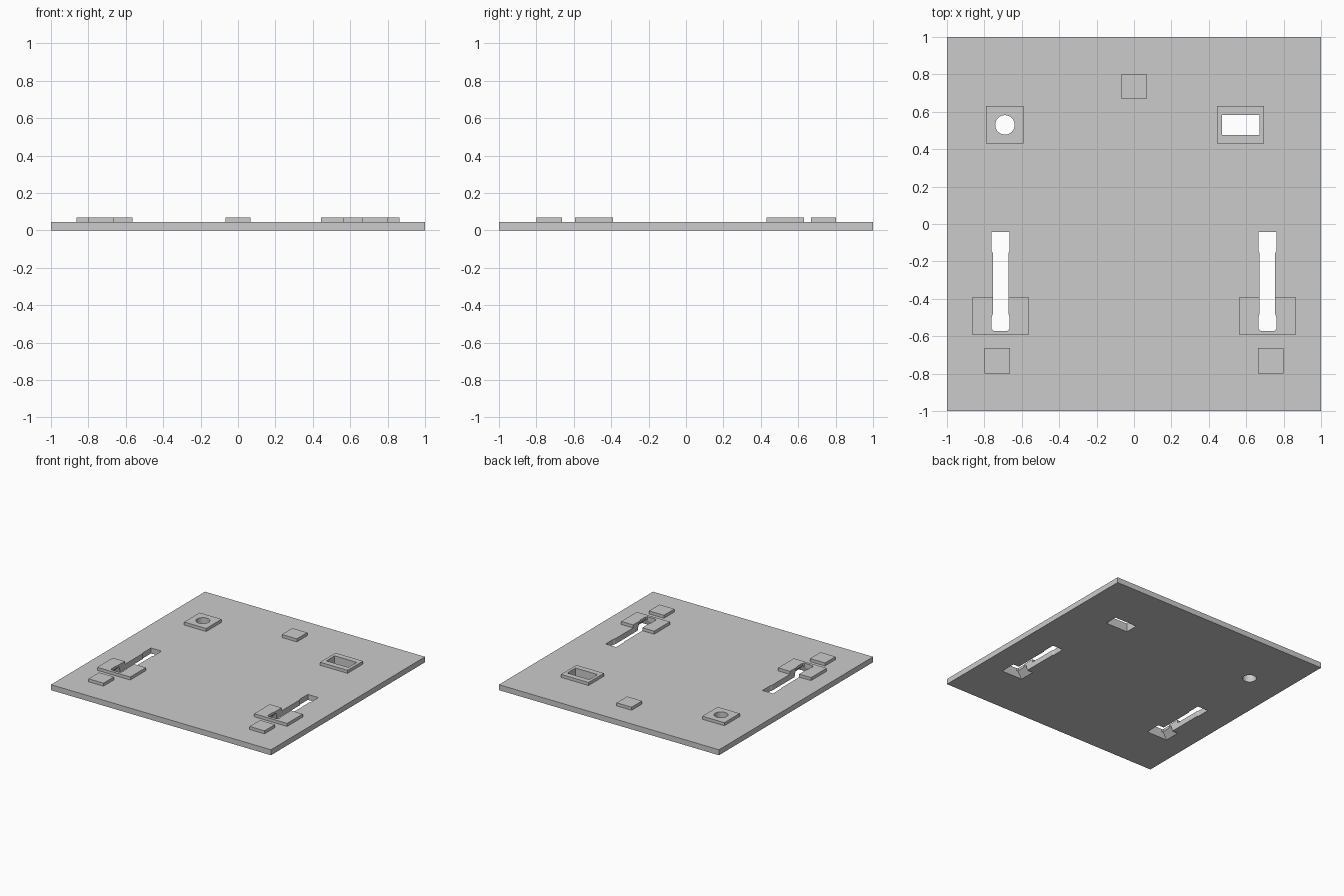
import bpy, bmesh
from math import cos, sin, tau

cube = bpy.data.objects.get("Cube")
if cube:
    bpy.data.objects.remove(cube, do_unlink=True)

GREY = (0.6, 0.6, 0.6, 1)
grey = bpy.data.materials.new("plain grey")
grey.use_nodes = True
grey.diffuse_color = GREY
grey.node_tree.nodes["Principled BSDF"].inputs["Base Color"].default_value = GREY

PLATE_TOP, PAD_TOP = 0.045, 0.07


def loft(name, rings, cutter=False):
    """Closed solid through matching rings of points."""
    bm = bmesh.new()
    loops = [[bm.verts.new(p) for p in ring] for ring in rings]
    n = len(loops[0])
    for a, b in zip(loops, loops[1:]):
        for i in range(n):
            j = (i + 1) % n
            bm.faces.new((a[i], a[j], b[j], b[i]))
    bm.faces.new(loops[0][::-1])
    bm.faces.new(loops[-1])
    bmesh.ops.recalc_face_normals(bm, faces=bm.faces)
    mesh = bpy.data.meshes.new(name)
    bm.to_mesh(mesh)
    bm.free()
    mesh.materials.append(grey)
    obj = bpy.data.objects.new(name, mesh)
    bpy.context.collection.objects.link(obj)
    if cutter:
        obj.hide_render = True
        obj.hide_viewport = True
        obj.display_type = 'WIRE'
    return obj


def rect(x, y, w, d, z):
    return [(x + sx * w / 2, y + sy * d / 2, z)
            for sx, sy in ((-1, -1), (1, -1), (1, 1), (-1, 1))]


def box(name, x, y, w, d, z0, z1):
    return loft(name, [rect(x, y, w, d, z0), rect(x, y, w, d, z1)])


def through(name, outline):
    return loft(name, [[(x, y, z) for x, y in outline] for z in (-0.1, 0.2)], True)


def cut(obj, *cutters):
    for c in cutters:
        mod = obj.modifiers.new(c.name, 'BOOLEAN')
        mod.operation = 'DIFFERENCE'
        mod.solver = 'EXACT'
        mod.object = c


# Base plate and the pads for the round and rectangular holes
plate = box("base_plate", 0, 0, 2, 2, 0, PLATE_TOP)
round_pad = box("round_hole_pad", -0.69, 0.53, 0.2, 0.2, PLATE_TOP, PAD_TOP)
rect_pad = box("rectangular_hole_pad", 0.57, 0.53, 0.25, 0.2, PLATE_TOP, PAD_TOP)

round_hole = through("round_hole_cutter", [
    (-0.69 + 0.052 * cos(tau * i / 32), 0.53 + 0.052 * sin(tau * i / 32))
    for i in range(32)])
rect_hole = through("rectangular_hole_cutter",
                    [p[:2] for p in rect(0.57, 0.53, 0.2, 0.108, 0)])
cut(plate, round_hole, rect_hole)
cut(round_pad, round_hole)
cut(rect_pad, rect_hole)

# Small solid pads
box("back_pad", 0, 0.735, 0.136, 0.136, PLATE_TOP, PAD_TOP)

# Half outline of the long slot, wide at both ends: (half width, y)
HALF_SLOT = [(0.036, -0.572), (0.048, -0.56), (0.048, -0.5), (0.042, -0.48),
             (0.042, -0.155), (0.048, -0.145), (0.048, -0.043)]

for side, sign in (("left", 1), ("right", -1)):
    box(f"{side}_front_pad", sign * 0.732, -0.73, 0.136, 0.136, PLATE_TOP, PAD_TOP)
    x = sign * 0.713
    pad = box(f"{side}_slot_pad", x, -0.493, 0.3, 0.203, PLATE_TOP, PAD_TOP)
    slot = through(f"{side}_slot_cutter",
                   [(x + w, y) for w, y in HALF_SLOT]
                   + [(x - w, y) for w, y in reversed(HALF_SLOT)])
    # Tapered recess under the front end of the slot
    recess = loft(f"{side}_recess_cutter", [
        rect(x, -0.516, 0.2, 0.135, -0.01),
        rect(x, -0.516, 0.19, 0.13, 0.0),
        rect(x, -0.516, 0.08, 0.1, 0.057)], True)
    cut(plate, slot, recess)
    cut(pad, slot, recess)
